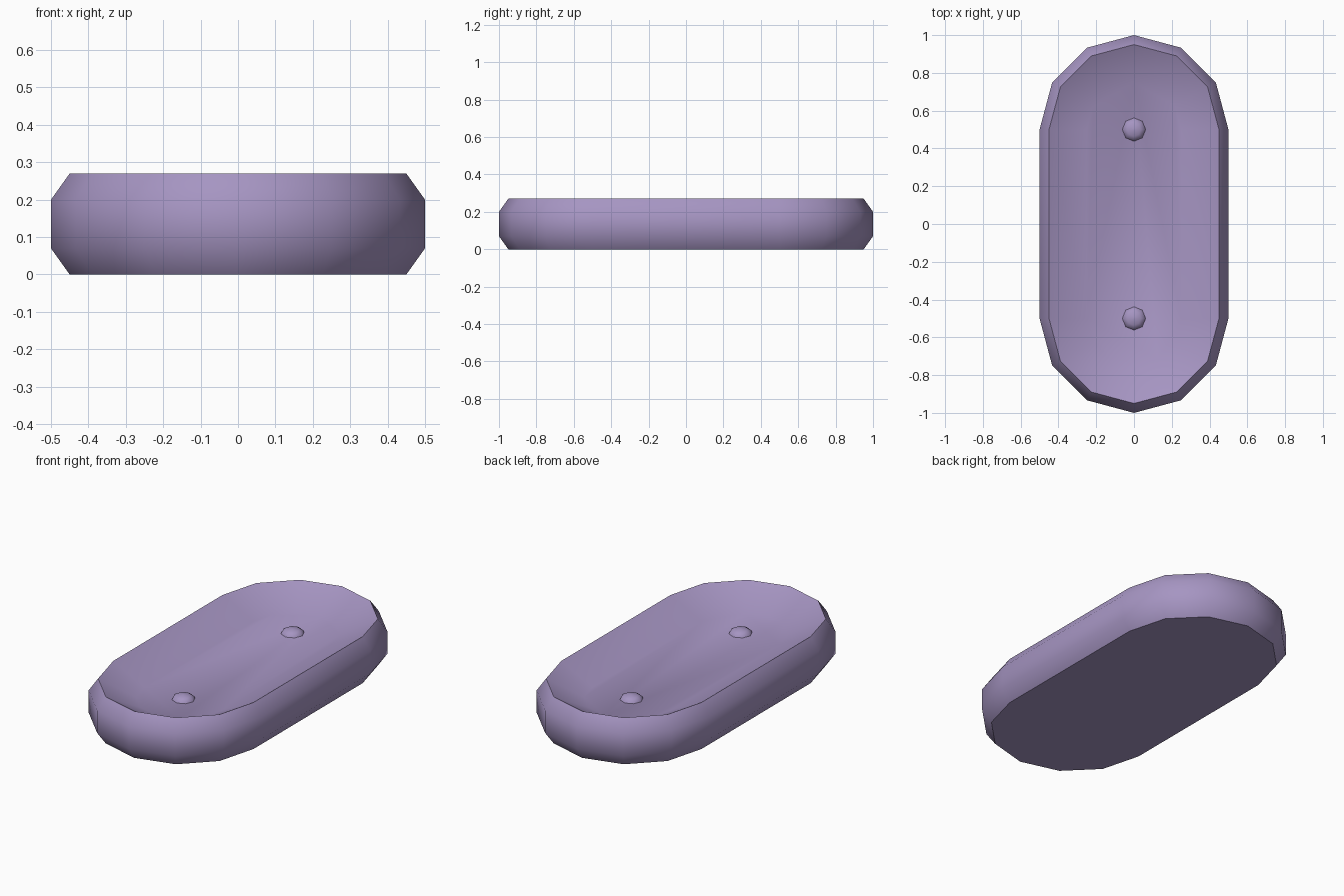
import bpy, bmesh, math

cube = bpy.data.objects.get("Cube")
if cube:
    bpy.data.objects.remove(cube)

purple = bpy.data.materials.new("dusty_purple")
purple.use_nodes = True
colour = (0.38, 0.30, 0.54, 1)
purple.diffuse_color = colour
purple.node_tree.nodes["Principled BSDF"].inputs["Base Color"].default_value = colour


def lofted(name, rings, outline):
    """Skin a stack of (radius, height) rings and cap both ends."""
    bm = bmesh.new()
    loops = [[bm.verts.new(p) for p in outline(r, z)] for r, z in rings]
    for low, high in zip(loops, loops[1:]):
        n = len(low)
        for i in range(n):
            j = (i + 1) % n
            bm.faces.new((low[i], low[j], high[j], high[i]))
    bm.faces.new(loops[0][::-1])
    bm.faces.new(loops[-1])
    mesh = bpy.data.meshes.new(name)
    bm.to_mesh(mesh)
    bm.free()
    mesh.materials.append(purple)
    obj = bpy.data.objects.new(name, mesh)
    bpy.context.collection.objects.link(obj)
    bpy.ops.object.select_all(action="DESELECT")
    obj.select_set(True)
    bpy.context.view_layer.objects.active = obj
    bpy.ops.object.shade_smooth_by_angle(angle=math.radians(50))
    return obj


def stadium(r, z):
    """Two half circles of six sides each, joined by straight sides."""
    points = []
    for end in (0, 1):
        for i in range(7):
            a = math.pi * (end + i / 6)
            points.append((r * math.cos(a), r * math.sin(a) + 0.5 - end, z))
    return points


def octagon(r, z):
    return [(r * math.cos(i * math.pi / 4), r * math.sin(i * math.pi / 4), z) for i in range(8)]


# Tray with chamfered outer wall, sloping inner wall and flat floor
lofted("tray", [(0.45, 0), (0.5, 0.07), (0.5, 0.2), (0.45, 0.27), (0.25, 0.17)], stadium)

# Low rounded studs on the floor
for name, y in (("front_stud", -0.5), ("back_stud", 0.5)):
    stud = lofted(name, [(0.063, 0), (0.056, 0.015), (0.036, 0.026), (0.006, 0.031)], octagon)
    stud.location = (0, y, 0.168)
